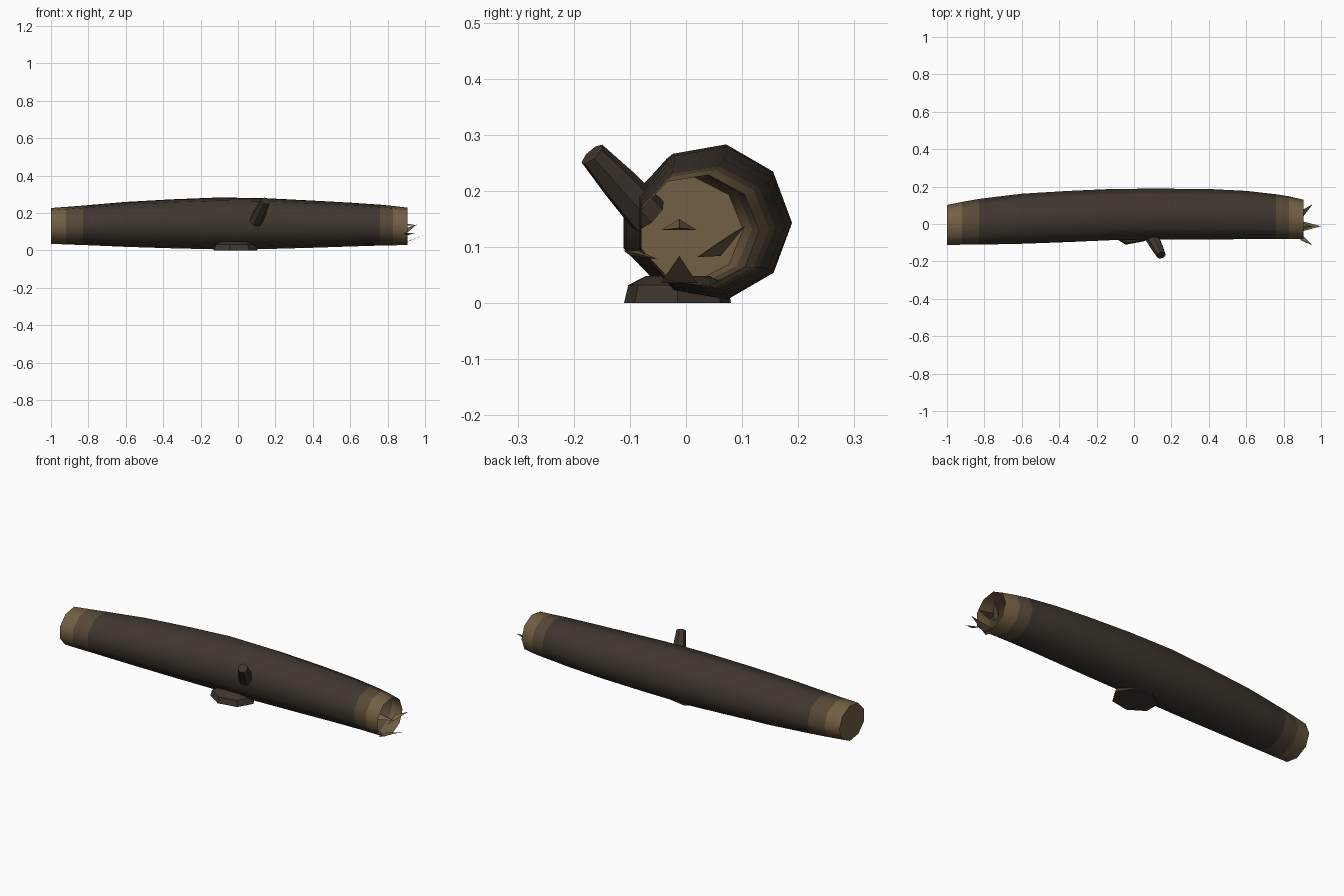
import bpy, bmesh, math
from mathutils import Vector

if "Cube" in bpy.data.objects:
    bpy.data.objects.remove(bpy.data.objects["Cube"])


def material(name, rgb):
    m = bpy.data.materials.new(name)
    m.diffuse_color = (*rgb, 1)
    m.use_nodes = True
    m.node_tree.nodes["Principled BSDF"].inputs["Base Color"].default_value = m.diffuse_color
    return m


BARK = material("bark", (0.05, 0.037, 0.027))
MID = material("worn_bark", (0.095, 0.066, 0.039))
PALE = material("bare_wood", (0.17, 0.115, 0.058))


def finish(name, bm, mats, angle=50):
    bmesh.ops.recalc_face_normals(bm, faces=bm.faces)
    me = bpy.data.meshes.new(name)
    bm.to_mesh(me)
    bm.free()
    ob = bpy.data.objects.new(name, me)
    bpy.context.collection.objects.link(ob)
    for m in mats:
        me.materials.append(m)
    bpy.ops.object.select_all(action='DESELECT')
    ob.select_set(True)
    bpy.context.view_layer.objects.active = ob
    bpy.ops.object.shade_smooth_by_angle(angle=math.radians(angle))
    return ob


def loft(bm, rings, cap_start=True, cap_end=True):
    """Skin a list of equal point rings; returns face strips per segment."""
    vs = [[bm.verts.new(p) for p in r] for r in rings]
    n = len(vs[0])
    strips = [[bm.faces.new((a[i], a[(i + 1) % n], b[(i + 1) % n], b[i]))
               for i in range(n)] for a, b in zip(vs, vs[1:])]
    start = bm.faces.new(vs[0][::-1]) if cap_start else None
    if cap_end:
        bm.faces.new(vs[-1])
    return strips, start


def ellipse(n, f):
    return [f(math.cos(2 * math.pi * i / n), math.sin(2 * math.pi * i / n)) for i in range(n)]


# Log: nine-sided bent trunk, closed at the left, open at the broken right end
stations = [  # x, y centre, y radius, z centre, z radius
    (-1.0, -0.008, 0.110, 0.131, 0.097),
    (-0.92, 0.000, 0.118, 0.132, 0.102),
    (-0.83, 0.008, 0.126, 0.134, 0.107),
    (-0.6, 0.024, 0.138, 0.139, 0.122),
    (-0.35, 0.036, 0.141, 0.142, 0.133),
    (-0.1, 0.047, 0.141, 0.144, 0.141),
    (0.15, 0.049, 0.140, 0.143, 0.138),
    (0.4, 0.048, 0.139, 0.140, 0.128),
    (0.6, 0.044, 0.133, 0.138, 0.119),
    (0.76, 0.036, 0.123, 0.135, 0.111),
    (0.83, 0.031, 0.117, 0.132, 0.107),
    (0.905, 0.021, 0.109, 0.129, 0.101)]
bm = bmesh.new()
strips, cap = loft(bm, [ellipse(9, lambda c, s: (x, cy + ry * c, cz + rz * s))
                        for x, cy, ry, cz, rz in stations], cap_end=False)
for k, mi in ((0, 2), (1, 1), (-2, 1), (-1, 2)):
    for f in strips[k]:
        f.material_index = mi
cap.material_index = 2
finish("log_trunk", bm, [BARK, MID, PALE])

# Branch stub: tapered, angled up and to the front
a, b = Vector((0.095, -0.067, 0.155)), Vector((0.146, -0.167, 0.265))
d = (b - a).normalized()
u = d.cross(Vector((0, 0, 1))).normalized()
v = d.cross(u)
bm = bmesh.new()
loft(bm, [ellipse(7, lambda c, s: a.lerp(b, t) + r * (u * c + v * s))
          for t, r in ((0, 0.038), (0.5, 0.033), (1, 0.025))])
finish("branch_stub", bm, [BARK])

# Cut knot under the log, flat on the ground
bm = bmesh.new()
loft(bm, [ellipse(7, lambda c, s: (-0.018 + 0.122 * k * c, -0.015 + 0.098 * k * s, z))
          for z, k in ((0, 1), (0.032, 0.92), (0.048, 0.6))])
finish("bottom_knot", bm, [BARK], 30)

# Splinters around the broken end: three base points and a tip
splinters = [
    ((0.86, -0.045, 0.130), (0.86, 0.020, 0.130), (0.86, -0.012, 0.150), (0.955, -0.012, 0.134)),
    ((0.89, 0.020, 0.082), (0.89, 0.062, 0.084), (0.90, 0.075, 0.120), (0.955, 0.106, 0.138)),
    ((0.88, -0.045, 0.036), (0.88, 0.020, 0.036), (0.91, -0.015, 0.050), (1.0, -0.012, 0.084)),
    ((0.89, -0.085, 0.094), (0.89, -0.050, 0.078), (0.92, -0.100, 0.085), (0.952, -0.112, 0.094))]
for i, pts in enumerate(splinters):
    bm = bmesh.new()
    q = [bm.verts.new(p) for p in pts]
    for tri in ((0, 1, 2), (0, 1, 3), (1, 2, 3), (2, 0, 3)):
        bm.faces.new([q[k] for k in tri])
    finish(f"splinter_{i + 1}", bm, [PALE], 20)
